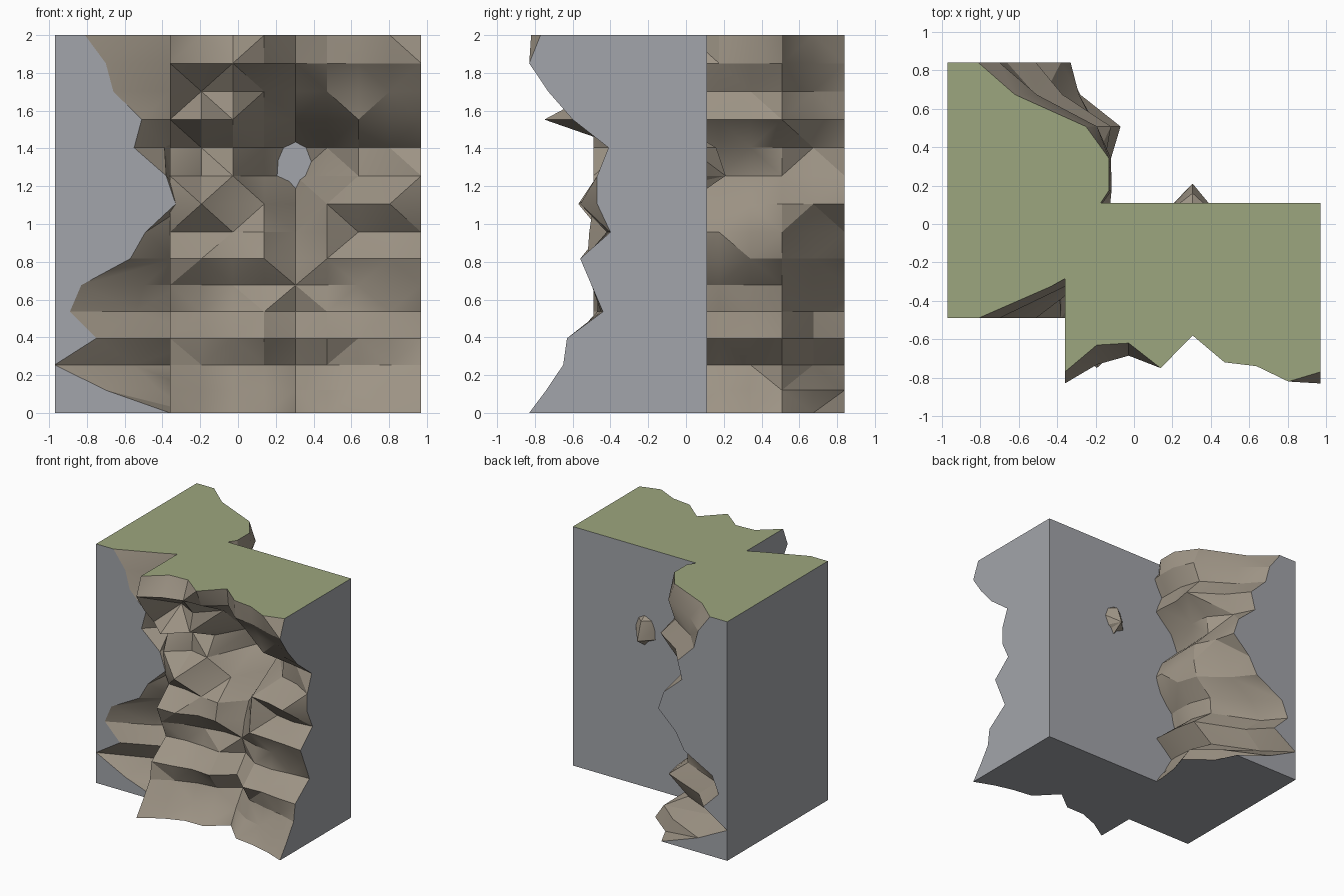
import bpy, bmesh, random
from mathutils import Vector

cube = bpy.data.objects.get("Cube")
if cube:
    bpy.data.objects.remove(cube, do_unlink=True)


def make_material(name, colour):
    mat = bpy.data.materials.new(name)
    mat.use_nodes = True
    mat.diffuse_color = (*colour, 1)
    mat.node_tree.nodes["Principled BSDF"].inputs["Base Color"].default_value = (*colour, 1)
    return mat


ROCK, GRASS, PLAIN = range(3)
materials = [
    make_material("brown rock", (0.34, 0.295, 0.235)),
    make_material("moss green", (0.335, 0.38, 0.21)),
    make_material("plain grey", (0.365, 0.375, 0.405)),
]

COLUMNS, ROWS = 8, 14
LENGTH = 1.33
# rows are slightly taller in the upper half
row_height = ([2 - 0.149 * row for row in range(8)]
              + [0.957 - 0.1405 * row for row in range(1, 6)] + [0.12, 0])


def cliff_depths(edge, middle, blend, ripple, special, seed):
    """Depth of the rock at each column and row, from the top down."""
    rng = random.Random(seed)
    depths = []
    for col, (amount, wave) in enumerate(zip(blend, ripple)):
        line = []
        for row in range(ROWS + 1):
            depth = edge[row] + (middle[row] - edge[row]) * amount + wave
            if 0 < col < COLUMNS and 0 < row < ROWS:
                depth += rng.uniform(-0.015, 0.015)
            line.append(special.get((col, row), depth))
        depths.append(line)
    return depths


def build_cliff(name, depths, place):
    """Closed block: rough rock in front, flat back, ends, top and base."""
    bm = bmesh.new()

    def point(along, depth, height):
        return bm.verts.new(place(along, depth, height))

    grid = [[point(LENGTH * col / COLUMNS, depth, row_height[row])
             for row, depth in enumerate(line)]
            for col, line in enumerate(depths)]
    back = {(side, level): point(LENGTH * side, 0, 2 * level)
            for side in (0, 1) for level in (0, 1)}

    def face(verts, material):
        bm.faces.new(verts).material_index = material

    # rough rock, split along alternating diagonals
    for col in range(COLUMNS):
        for row in range(ROWS):
            a, b = grid[col][row], grid[col + 1][row]
            c, d = grid[col + 1][row + 1], grid[col][row + 1]
            if (col + row) % 2:
                face((a, b, c), ROCK)
                face((a, c, d), ROCK)
            else:
                face((a, b, d), ROCK)
                face((b, c, d), ROCK)

    # flat cut faces
    face([line[0] for line in grid] + [back[1, 1], back[0, 1]], GRASS)
    face([line[-1] for line in grid] + [back[1, 0], back[0, 0]], PLAIN)
    for side in (0, 1):
        face(grid[-side] + [back[side, 0], back[side, 1]], PLAIN)
    face([back[0, 0], back[1, 0], back[1, 1], back[0, 1]], PLAIN)
    bmesh.ops.recalc_face_normals(bm, faces=bm.faces)

    mesh = bpy.data.meshes.new(name)
    bm.to_mesh(mesh)
    bm.free()
    for mat in materials:
        mesh.materials.append(mat)
    obj = bpy.data.objects.new(name, mesh)
    bpy.context.collection.objects.link(obj)
    bpy.ops.object.select_all(action="DESELECT")
    obj.select_set(True)
    bpy.context.view_layer.objects.active = obj
    bpy.ops.object.shade_smooth_by_angle(angle=0.4)


# front cliff, with a deep pit that breaks through the back
front = cliff_depths(
    edge=[.88, .94, .84, .71, .52, .58, .58, .51, .67, .61, .55, .74, .76, .85, .94],
    middle=[.78, .76, .62, .6, .34, .3, .52, .56, .58, .49, .52, .66, .58, .64, .73],
    blend=[0, .5, .8, 1, 1, 1, .7, .5, 0],
    ripple=[0, 0, 0, .02, -.08, .05, .04, .04, 0],
    special={
        # top edge and upper ledge
        (1, 0): .74, (2, 0): .73, (3, 0): .86, (4, 0): .69, (7, 0): .93,
        (1, 2): .58, (3, 2): .5, (4, 2): .38,
        (1, 3): .86, (2, 3): .71, (3, 3): .34, (4, 3): .2, (5, 3): .45, (7, 3): .66,
        # pit
        (3, 4): .08, (4, 4): -.05, (5, 4): .1,
        (2, 5): .48, (3, 5): .07, (4, 5): -.1, (5, 5): .22,
        # middle shelves
        (1, 6): .68, (2, 6): .5, (3, 6): .4, (4, 6): .12, (5, 6): .6,
        (6, 6): .62, (6, 7): .5, (7, 6): .67, (7, 7): .53, (4, 7): .4,
        (1, 8): .67, (2, 9): .51, (3, 9): .48, (4, 8): .46, (4, 9): .49,
        # foot
        (4, 11): .56, (4, 12): .48, (3, 14): .77, (4, 14): .64, (5, 14): .81,
    },
    seed=3)
build_cliff("front_cliff", front,
            lambda along, depth, z: Vector((along - 0.36, 0.11 - depth, z)))

# side cliff, rough toward the model's left
side = cliff_depths(
    edge=[.16, .27, .31, .46, .42, .59, .64, .48, .4, .14, .08, .22, 0, .27, .61],
    middle=[.84, .84, .77, .83, .67, .62, .77, .82, .79, .67, .65, .82, .67, .74, .83],
    blend=[0, .62, 1, 1, 1, 1, .9, .35, 0],
    ripple=[0] * 9,
    special={
        (1, 0): .54, (3, 0): .73, (6, 0): .72, (7, 0): .35,
        (6, 3): .85, (7, 10): .22, (7, 11): .38,
        (6, 13): .82, (7, 13): .62, (5, 14): .85, (6, 14): .9, (7, 14): .69,
    },
    seed=8)
build_cliff("side_cliff", side,
            lambda along, depth, z: Vector((depth - 0.97, along - 0.49, z)))
